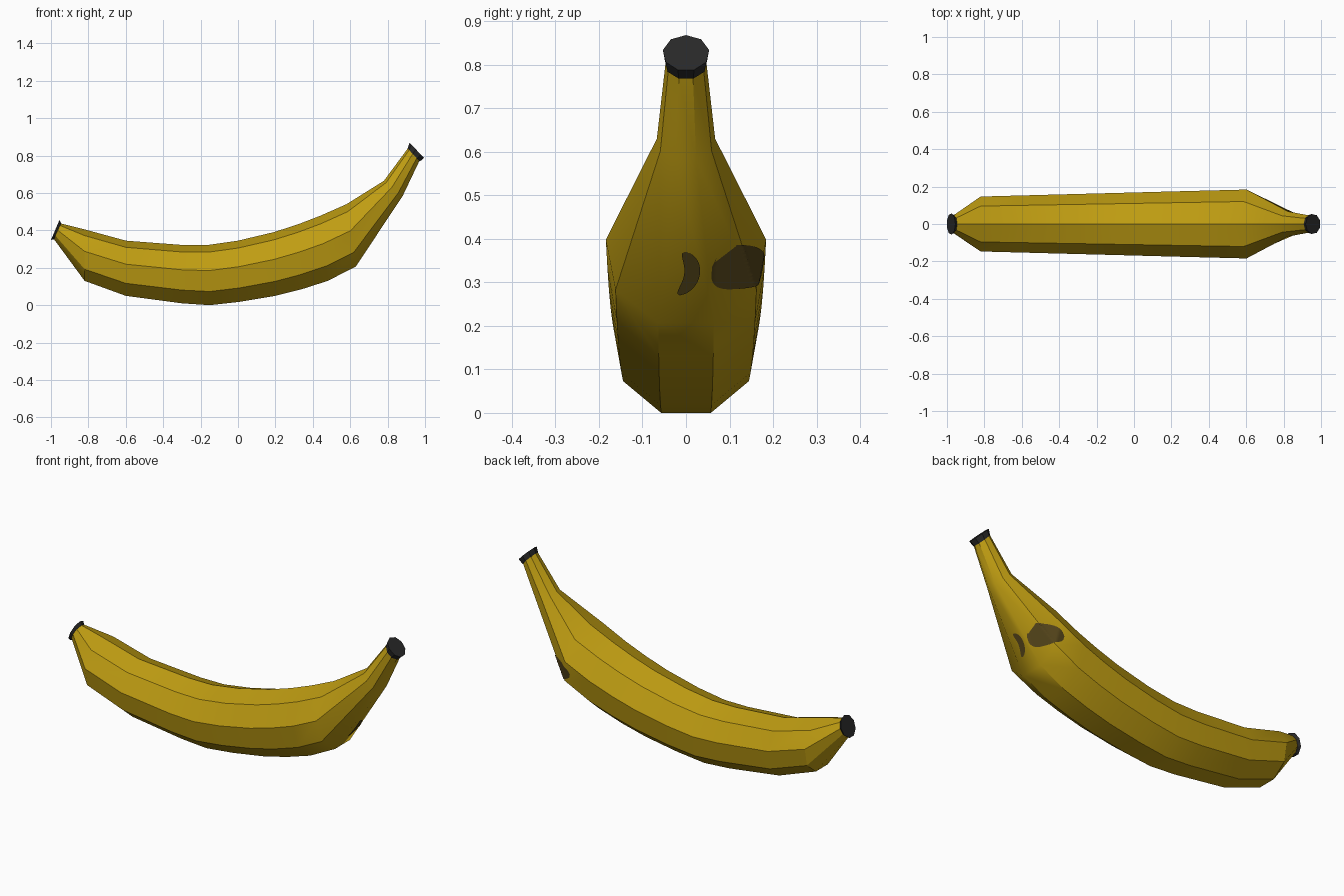
import bpy, bmesh, math
from mathutils import Vector
from mathutils.bvhtree import BVHTree

if "Cube" in bpy.data.objects:
    bpy.data.objects.remove(bpy.data.objects["Cube"])

SIDES = 9


def material(name, rgb):
    m = bpy.data.materials.new(name)
    m.diffuse_color = (*rgb, 1)
    m.use_nodes = True
    m.node_tree.nodes["Principled BSDF"].inputs["Base Color"].default_value = m.diffuse_color
    return m


yellow = material("banana yellow", (0.52, 0.335, 0.006))
black = material("stem black", (0.022, 0.022, 0.022))
brown = material("bruise brown", (0.085, 0.056, 0.01))


def finish(bm, name, mat):
    me = bpy.data.meshes.new(name)
    bm.to_mesh(me)
    bm.free()
    ob = bpy.data.objects.new(name, me)
    bpy.context.collection.objects.link(ob)
    me.materials.append(mat)
    bpy.ops.object.select_all(action='DESELECT')
    ob.select_set(True)
    bpy.context.view_layer.objects.active = ob
    bpy.ops.object.shade_smooth_by_angle(angle=math.radians(30))
    return ob


def loft(name, rings, mat):
    """Skin nine-sided rings, each (top x, top z, bottom x, bottom z, y radius)."""
    bm = bmesh.new()
    low = math.cos(math.pi / SIDES)
    loops = []
    for tx, tz, bx, bz, ry in rings:
        top, bot = Vector((tx, 0, tz)), Vector((bx, 0, bz))
        up = (top - bot) / (1 + low)
        mid = bot + up * low
        angles = [2 * math.pi * i / SIDES for i in range(SIDES)]
        loops.append([bm.verts.new(mid + up * math.cos(a) + Vector((0, ry * math.sin(a), 0)))
                      for a in angles])
    for a, b in zip(loops, loops[1:]):
        for i in range(SIDES):
            j = (i + 1) % SIDES
            bm.faces.new((a[i], a[j], b[j], b[i]))
    bm.faces.new(loops[0])
    bm.faces.new(loops[-1])
    bmesh.ops.recalc_face_normals(bm, faces=bm.faces)
    return finish(bm, name, mat)


# Peel: blossom end, long curved body, neck and stem
body_rings = [(-0.953, 0.438, -0.988, 0.358, 0.045)]
for tx, tz, bx, bz in [(-0.82, 0.405, -0.82, 0.13), (-0.6, 0.345, -0.6, 0.05),
                       (-0.3, 0.322, -0.3, 0.01), (-0.16, 0.322, -0.15, 0.0),
                       (0.0, 0.345, 0.01, 0.018), (0.19, 0.39, 0.2, 0.05),
                       (0.32, 0.432, 0.34, 0.085), (0.44, 0.478, 0.48, 0.13),
                       (0.58, 0.54, 0.63, 0.207)]:
    body_rings.append((tx, tz, bx, bz, 0.149 + (tx + 0.82) / 1.4 * 0.038))
body_rings += [(0.78, 0.665, 0.88, 0.583, 0.068), (0.908, 0.838, 0.97, 0.772, 0.047)]
body = loft("banana_peel", body_rings, yellow)

# Dark flared ends
loft("blossom_end_cap", [(-0.945, 0.437, -0.985, 0.352, 0.047),
                         (-0.955, 0.455, -1.0, 0.348, 0.057)], black)
loft("stem_end_cap", [(0.907, 0.838, 0.972, 0.768, 0.049),
                      (0.917, 0.868, 0.995, 0.788, 0.054)], black)

# Bruises: thin patches projected onto the peel
tree = BVHTree.FromPolygons([v.co for v in body.data.vertices],
                            [p.vertices[:] for p in body.data.polygons])


def bruise(name, centre, direction, shape, n=28):
    d = Vector(direction).normalized()
    side = Vector((d.y, -d.x, 0))
    bm = bmesh.new()
    grid = []
    for i in range(n + 1):
        row = []
        for j in range(n + 1):
            u, v = shape(2 * i / n - 1, 2 * j / n - 1)
            start = Vector(centre) + side * u + Vector((0, 0, v)) - d
            hit, normal, _, _ = tree.ray_cast(start, d)
            row.append(bm.verts.new(hit - d * 0.004) if hit else None)
        grid.append(row)
    for i in range(n):
        for j in range(n):
            quad = (grid[i][j], grid[i + 1][j], grid[i + 1][j + 1], grid[i][j + 1])
            if all(quad):
                f = bm.faces.new(quad)
                f.normal_update()
                if f.normal.dot(d) > 0:
                    f.normal_flip()
    bmesh.ops.remove_doubles(bm, verts=bm.verts, dist=0.0001)
    return finish(bm, name, brown)


bruise("large_bruise", (0.67, 0.12, 0.335), (-0.8, -0.6, 0),
       lambda s, t: (0.014 + 0.087 * s, t * (0.05 - 0.006 * s) * math.sqrt(1 - abs(s) ** 3)))
bruise("small_bruise", (0.68, 0, 0.32), (-1, 0, 0),
       lambda s, t: (0.014 - 0.022 * s * s + 0.006 * s + t * 0.018 * math.sqrt(1 - s ** 4),
                     0.05 * s))
